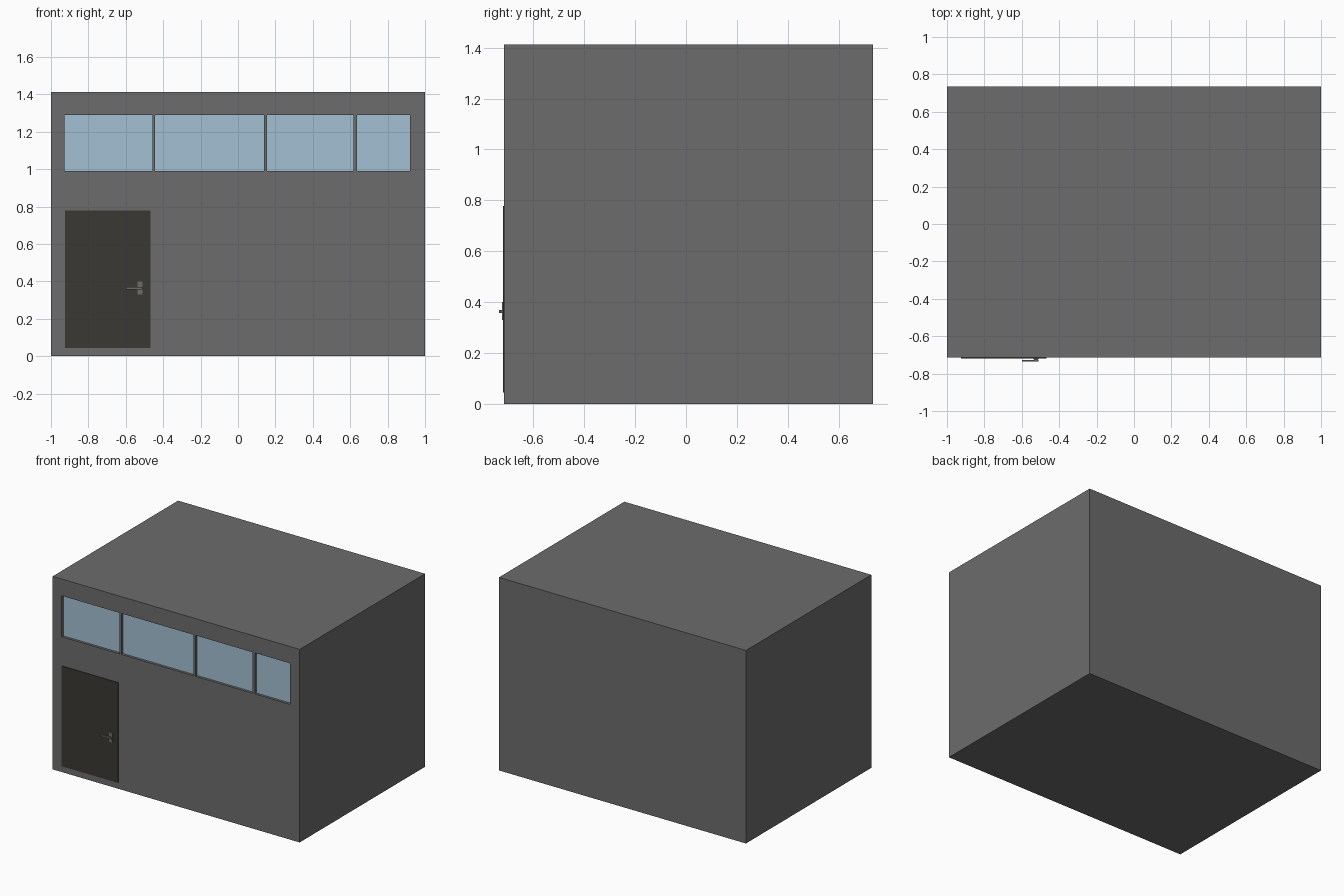
import bpy

if "Cube" in bpy.data.objects:
    bpy.data.objects.remove(bpy.data.objects["Cube"])

def material(name, rgb):
    m = bpy.data.materials.new(name)
    m.diffuse_color = (*rgb, 1)
    m.use_nodes = True
    m.node_tree.nodes["Principled BSDF"].inputs["Base Color"].default_value = m.diffuse_color
    return m

GREY = material("wall_grey", (0.15, 0.15, 0.15))
DARK = material("door_dark", (0.042, 0.04, 0.034))
BLUE = material("glass_blue", (0.36, 0.53, 0.65))

def box(name, x, y, z, mat=None):
    """Axis-aligned box from (min, max) ranges."""
    bpy.ops.mesh.primitive_cube_add(size=1, location=[sum(r) / 2 for r in (x, y, z)])
    ob = bpy.context.object
    ob.name = name
    ob.scale = [r[1] - r[0] for r in (x, y, z)]
    bpy.ops.object.transform_apply(location=False, rotation=False, scale=True)
    if mat:
        ob.data.materials.append(mat)
    return ob

FRONT = -0.715

# Building block
body = box("building_body", (-1, 1), (FRONT, 0.735), (0, 1.413), GREY)

# Strip of recessed windows, each with a pocket in the wall and a glass pane
windows = [(-0.927, -0.458), (-0.443, 0.14), (0.156, 0.618), (0.637, 0.92)]
z_win = (0.99, 1.29)
for i, x in enumerate(windows, 1):
    cutter = box(f"window_cutter_{i}", x, (FRONT - 0.05, FRONT + 0.03), z_win)
    cutter.hide_render = True
    cutter.hide_viewport = True
    cut = body.modifiers.new(f"window_pocket_{i}", 'BOOLEAN')
    cut.operation = 'DIFFERENCE'
    cut.solver = 'EXACT'
    cut.object = cutter
    box(f"window_glass_{i}", x, (FRONT + 0.018, FRONT + 0.03), z_win, BLUE)

# Door leaf
box("door", (-0.925, -0.468), (FRONT - 0.005, FRONT + 0.01), (0.045, 0.778), DARK)

# Door handle: plate, neck and lever
box("handle_plate", (-0.538, -0.51), (FRONT - 0.009, FRONT), (0.33, 0.40), GREY)
box("handle_neck", (-0.531, -0.517), (FRONT - 0.014, FRONT - 0.005), (0.357, 0.369), GREY)
box("handle_lever", (-0.60, -0.51), (FRONT - 0.02, FRONT - 0.012), (0.357, 0.369), GREY)
